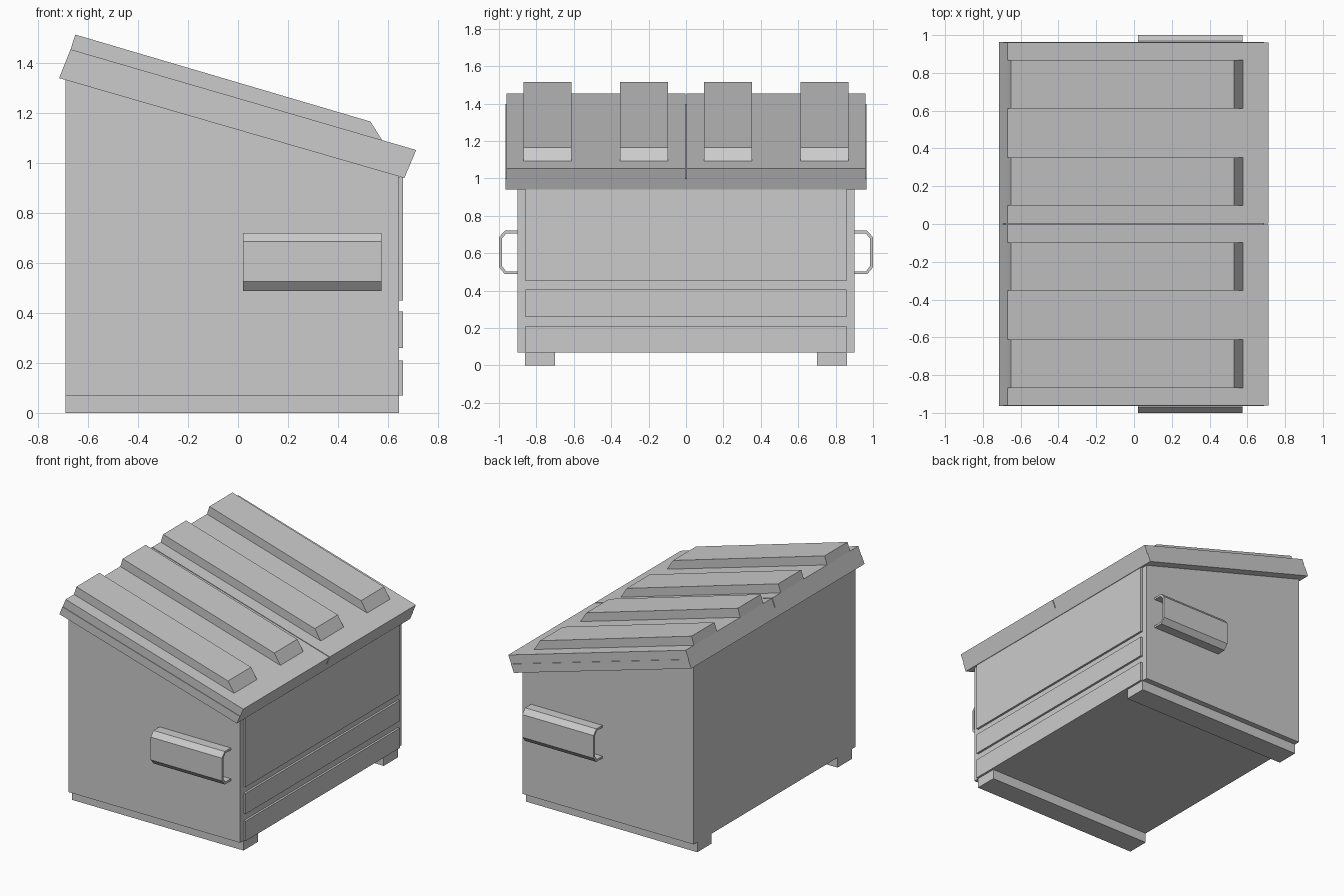
import bpy
import bmesh
from mathutils import Vector

cube = bpy.data.objects.get("Cube")
if cube:
    bpy.data.objects.remove(cube, do_unlink=True)

grey = bpy.data.materials.new("grey_steel")
grey.use_nodes = True
colour = (0.6, 0.6, 0.6, 1)
grey.diffuse_color = colour
grey.node_tree.nodes["Principled BSDF"].inputs["Base Color"].default_value = colour


def extrude(name, profile, start, end, axis="y"):
    """Extrude a closed profile: (x, z) along y, or (y, z) along x."""
    bm = bmesh.new()
    if axis == "y":
        verts = [bm.verts.new((a, start, b)) for a, b in profile]
        offset = Vector((0, end - start, 0))
    else:
        verts = [bm.verts.new((start, a, b)) for a, b in profile]
        offset = Vector((end - start, 0, 0))
    face = bm.faces.new(verts)
    result = bmesh.ops.extrude_face_region(bm, geom=[face], use_keep_orig=True)
    moved = [g for g in result["geom"] if isinstance(g, bmesh.types.BMVert)]
    bmesh.ops.translate(bm, verts=moved, vec=offset)
    bmesh.ops.recalc_face_normals(bm, faces=bm.faces)
    mesh = bpy.data.meshes.new(name)
    bm.to_mesh(mesh)
    bm.free()
    mesh.materials.append(grey)
    obj = bpy.data.objects.new(name, mesh)
    bpy.context.collection.objects.link(obj)
    return obj


def rect(a0, a1, b0, b1):
    return [(a0, b0), (a1, b0), (a1, b1), (a0, b1)]


# Container with a sloping top tucked under the lid
BACK, FRONT, FLOOR = -0.69, 0.645, 0.07
extrude("container", [(BACK, FLOOR), (FRONT, FLOOR), (FRONT, 0.96), (BACK, 1.35)], -0.9, 0.9)

# Raised panels on the low side
for name, low, high in (("lower_panel", FLOOR, 0.21), ("middle_panel", 0.26, 0.405),
                        ("upper_panel", 0.45, 0.945)):
    extrude(name, rect(FRONT - 0.01, 0.66, low, high), -0.857, 0.857)

# Lid: a solid lower frame and two upper leaves with a narrow gap between
low_back, low_front = Vector((-0.716, 1.34)), Vector((0.666, 0.94))
top_back, top_front = Vector((-0.67, 1.455)), Vector((0.713, 1.052))
mid_back, mid_front = (low_back + top_back) / 2, (low_front + top_front) / 2
extrude("lid_frame", [low_back, low_front, mid_front, mid_back], -0.964, 0.964)
leaf = [mid_back, mid_front, top_front, top_back]
rib = [top_back, (0.577, 1.0915), (0.53, 1.166), (-0.651, 1.514)]

# Octagonal-cornered grab channel, open towards the wall
channel = [(0.9, 0.72), (0.967, 0.72), (0.998, 0.685), (0.998, 0.525), (0.967, 0.488),
           (0.9, 0.488), (0.9, 0.503), (0.96, 0.503), (0.982, 0.531), (0.982, 0.678),
           (0.96, 0.705), (0.9, 0.705)]

# Parts repeated on both sides
for side, s in (("left", 1), ("right", -1)):
    extrude(side + "_lid_leaf", leaf, s * 0.003, s * 0.96)
    extrude(side + "_inner_rib", rib, s * 0.097, s * 0.353)
    extrude(side + "_outer_rib", rib, s * 0.612, s * 0.868)
    extrude(side + "_skid", rect(BACK, FRONT, 0, FLOOR), s * 0.7, s * 0.86)
    extrude(side + "_handle", [(s * y * 1.002, z) for y, z in channel], 0.02, 0.575, "x")
